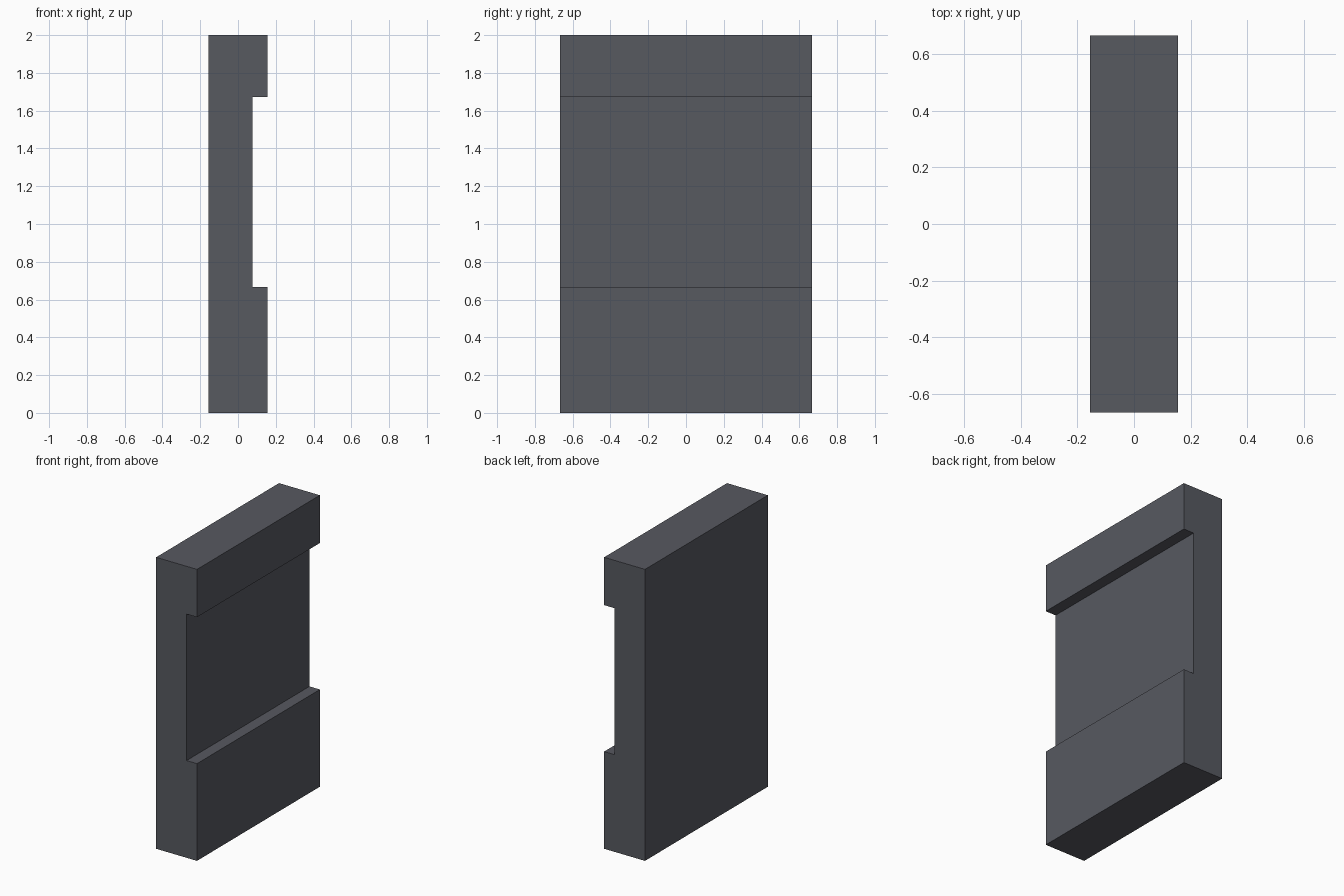
import bpy, bmesh
from mathutils import Vector

if "Cube" in bpy.data.objects:
    bpy.data.objects.remove(bpy.data.objects["Cube"])

HALF_X, HALF_Y, HEIGHT = 0.155, 0.666, 2.0
NOTCH_X, NOTCH_LOW, NOTCH_HIGH = 0.076, 0.667, 1.672

# Single dark grey colour
grey = bpy.data.materials.new("dark_grey")
grey.diffuse_color = (0.095, 0.10, 0.118, 1.0)
grey.use_nodes = True
grey.node_tree.nodes["Principled BSDF"].inputs["Base Color"].default_value = grey.diffuse_color

# Side profile (x, z) of the slab with a shallow channel on its right face
profile = [
    (-HALF_X, 0), (HALF_X, 0), (HALF_X, NOTCH_LOW), (NOTCH_X, NOTCH_LOW),
    (NOTCH_X, NOTCH_HIGH), (HALF_X, NOTCH_HIGH), (HALF_X, HEIGHT), (-HALF_X, HEIGHT),
]

# Extrude the profile along y
bm = bmesh.new()
face = bm.faces.new([bm.verts.new((x, -HALF_Y, z)) for x, z in profile])
result = bmesh.ops.extrude_face_region(bm, geom=[face], use_keep_orig=True)
moved = [g for g in result["geom"] if isinstance(g, bmesh.types.BMVert)]
bmesh.ops.translate(bm, verts=moved, vec=Vector((0, 2 * HALF_Y, 0)))
bmesh.ops.recalc_face_normals(bm, faces=bm.faces[:])

mesh = bpy.data.meshes.new("channelled_slab")
bm.to_mesh(mesh)
bm.free()
mesh.materials.append(grey)
slab = bpy.data.objects.new("channelled_slab", mesh)
bpy.context.collection.objects.link(slab)
